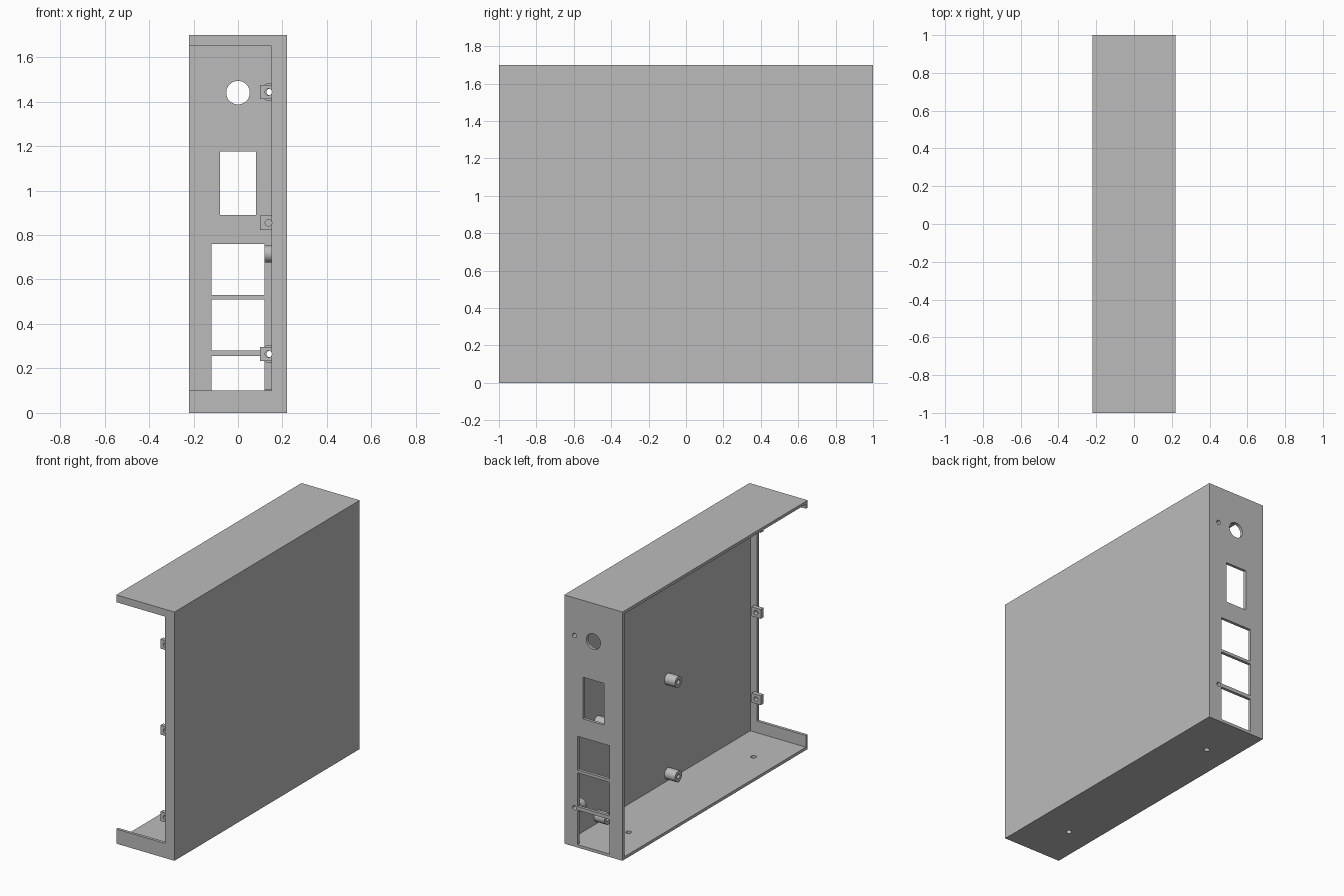
import bpy
from math import pi, radians

cube = bpy.data.objects.get("Cube")
if cube:
    bpy.data.objects.remove(cube, do_unlink=True)

grey = bpy.data.materials.new("light_grey")
grey.use_nodes = True
colour = (0.5, 0.5, 0.5, 1)
grey.diffuse_color = colour
grey.node_tree.nodes["Principled BSDF"].inputs["Base Color"].default_value = colour

W, D, H, T = 0.22, 1.0, 1.7, 0.02   # half width, half depth, height, wall


def box(name, x, y, z):
    """Box from (low, high) ranges on each axis."""
    bpy.ops.mesh.primitive_cube_add(size=1)
    ob = bpy.context.object
    ob.name = name
    for v in ob.data.vertices:
        v.co = [lo + (c + 0.5) * (hi - lo) for c, (lo, hi) in zip(v.co, (x, y, z))]
    ob.data.materials.append(grey)
    return ob


def rod(name, centre, radius, length, axis):
    """Cylinder along the named axis."""
    turn = {"x": (0, pi / 2, 0), "y": (pi / 2, 0, 0), "z": (0, 0, 0)}[axis]
    bpy.ops.mesh.primitive_cylinder_add(vertices=40, radius=radius, depth=length,
                                        location=centre, rotation=turn)
    ob = bpy.context.object
    ob.name = name
    ob.data.materials.append(grey)
    return ob


def cut(target, cutters):
    """Subtract each cutter, then discard it."""
    for cutter in cutters:
        mod = target.modifiers.new("cut", "BOOLEAN")
        mod.operation = "DIFFERENCE"
        mod.solver = "EXACT"
        mod.object = cutter
        bpy.ops.object.select_all(action="DESELECT")
        target.select_set(True)
        bpy.context.view_layer.objects.active = target
        bpy.ops.object.modifier_apply(modifier=mod.name)
        bpy.data.objects.remove(cutter, do_unlink=True)
    bpy.ops.object.shade_smooth_by_angle(angle=radians(30))


# Closed side, roof and floor
inner = (-D + T, D - T)
box("side_panel", (W - T, W), inner, (0, H))
box("top_panel", (-W, W - T), inner, (H - T, H))
floor = box("bottom_panel", (-W, W - T), inner, (0, T))
cut(floor, [rod("hole", (-0.035, y, 0), 0.018, 0.2, "z") for y in (-0.68, 0.67)])

# Front frame, open towards one side
front = box("front_frame", (-W, W), (-D, -D + T), (0, H))
cut(front, [box("opening", (-0.4, 0.15), (-1.1, -0.9), (0.1, 1.65))])

# Back wall with its port openings and screw holes
SCREW_X, SCREW_Z = 0.143, (0.265, 1.443)
back = box("back_panel", (-W, W), (D - T, D), (0, H))
ports = [(0.08, 0.89, 1.175), (0.12, 0.53, 0.76), (0.12, 0.28, 0.51), (0.12, T, 0.255)]
cutters = [box("port", (-w, w), (0.9, 1.1), (lo, hi)) for w, lo, hi in ports]
cutters.append(rod("button_hole", (0, D, 1.44), 0.053, 0.2, "y"))
cutters += [rod("screw", (SCREW_X, D, z), 0.015, 0.2, "y") for z in SCREW_Z]
cut(back, cutters)

# Screw bosses behind the back wall
for z in SCREW_Z:
    boss = rod("back_screw_boss", (SCREW_X, D - T - 0.025, z), 0.041, 0.05, "y")
    cut(boss, [rod("bore", (SCREW_X, D - T, z), 0.015, 0.3, "y")])

# Screw tabs on the front frame
for z in (0.265, 0.855, 1.443):
    tab = box("front_screw_tab", (0.1, 0.17), (-D + T, -D + T + 0.03), (z - 0.032, z + 0.032))
    cut(tab, [rod("bore", (0.137, -D, z), 0.015, 0.3, "y")])
    notch = rod("frame_bore", (0.137, -D, z), 0.015, 0.3, "y")
    cut(front, [notch])

# Hollow board standoffs on the side panel
for y in (-0.09, 0.67):
    for z in (0.07, 0.715):
        post = rod("board_standoff", (0.16, y, z), 0.038, 0.08, "x")
        cut(post, [rod("bore", (0.13, y, z), 0.015, 0.1, "x")])
